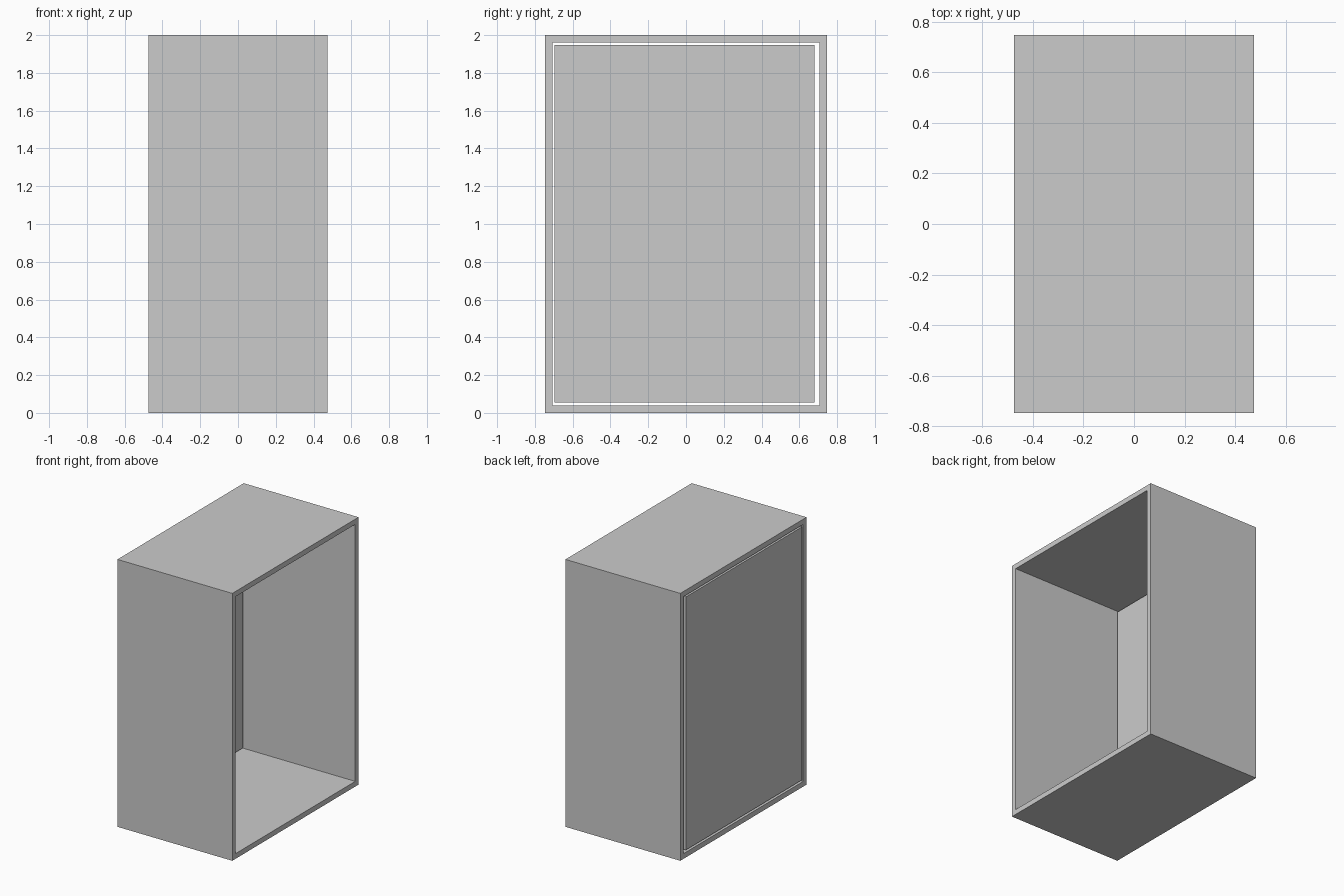
import bpy
import bmesh
from mathutils import Vector

default = bpy.data.objects.get("Cube")
if default:
    bpy.data.objects.remove(default, do_unlink=True)

# One plain grey for the whole cabinet
grey = bpy.data.materials.new("light grey")
grey.use_nodes = True
colour = (0.6, 0.6, 0.6, 1.0)
grey.diffuse_color = colour
grey.node_tree.nodes["Principled BSDF"].inputs["Base Color"].default_value = colour

HALF_X, HALF_Y, HEIGHT, WALL = 0.475, 0.746, 2.0, 0.039


def add_mesh(name, bm):
    bmesh.ops.recalc_face_normals(bm, faces=bm.faces)
    mesh = bpy.data.meshes.new(name)
    bm.to_mesh(mesh)
    bm.free()
    mesh.materials.append(grey)
    obj = bpy.data.objects.new(name, mesh)
    bpy.context.collection.objects.link(obj)
    return obj


def rectangle(bm, x, y0, y1, z0, z1):
    corners = [(y0, z0), (y1, z0), (y1, z1), (y0, z1)]
    return [bm.verts.new((x, y, z)) for y, z in corners]


# Carcass: a rectangular tube, open on both sides
bm = bmesh.new()
outer, inner = [], []
for x in (-HALF_X, HALF_X):
    outer.append(rectangle(bm, x, -HALF_Y, HALF_Y, 0, HEIGHT))
    inner.append(rectangle(bm, x, -HALF_Y + WALL, HALF_Y - WALL, WALL, HEIGHT - WALL))
loops = [outer[0], outer[1], inner[1], inner[0]]
for a, b in zip(loops, loops[1:] + loops[:1]):
    for i in range(4):
        j = (i + 1) % 4
        bm.faces.new((a[i], a[j], b[j], b[i]))
add_mesh("cabinet_carcass", bm)

# Door: loose panel flush with the right side, with a wider gap at the back
bm = bmesh.new()
face = bm.faces.new(rectangle(bm, -HALF_X, -0.695, 0.679, 0.055, 1.948))
result = bmesh.ops.extrude_face_region(bm, geom=[face], use_keep_orig=True)
moved = [v for v in result["geom"] if isinstance(v, bmesh.types.BMVert)]
bmesh.ops.translate(bm, verts=moved, vec=Vector((WALL, 0, 0)))
add_mesh("door_panel", bm)
